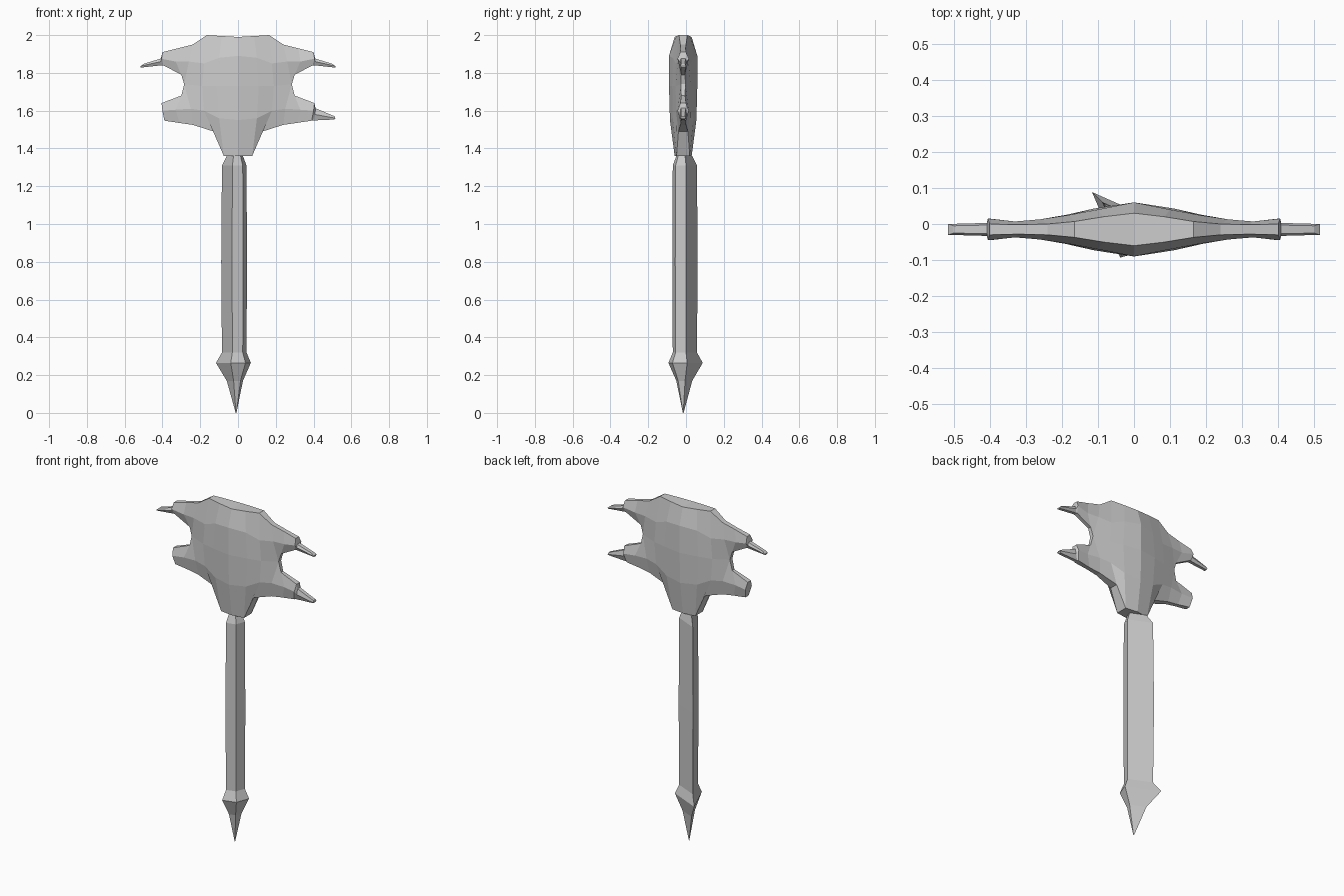
import bpy, bmesh

if "Cube" in bpy.data.objects:
    bpy.data.objects.remove(bpy.data.objects["Cube"])

YC = -0.015  # mid plane of the head


def finish(name, bm):
    bmesh.ops.recalc_face_normals(bm, faces=bm.faces[:])
    me = bpy.data.meshes.new(name)
    bm.to_mesh(me)
    bm.free()
    ob = bpy.data.objects.new(name, me)
    bpy.context.collection.objects.link(ob)
    return ob


def loft(name, rings):
    """Skin a stack of equal-sized rings and cap both ends."""
    bm = bmesh.new()
    vs = [[bm.verts.new(p) for p in r] for r in rings]
    n = len(vs[0])
    for a, b in zip(vs, vs[1:]):
        for i in range(n):
            bm.faces.new((a[i], a[(i + 1) % n], b[(i + 1) % n], b[i]))
    bm.faces.new(vs[0])
    bm.faces.new(vs[-1])
    return finish(name, bm)


# Shaft and pommel share one uneven four-sided section
SECTION = [(-0.085, 0.058), (-0.03, -0.07), (0.025, -0.055), (0.045, 0.0)]
CX, CY = -0.01, -0.015


def ring(z, s):
    return [(CX + (x - CX) * s, CY + (y - CY) * s, z) for x, y in SECTION]


loft("shaft", [ring(0.32, 1), ring(0.8, 1.05), ring(1.31, 1), ring(1.36, 0.66)])
loft("pommel_spike", [ring(0.0, 0.03), ring(0.17, 0.66), ring(0.265, 1.42), ring(0.32, 1)])

# Axe head: columns of (x, z, half thickness), bottom to top, for one half
body = [
    [(0, 1.36, .045), (0, 1.55, .07), (0, 1.73, .075), (0, 1.89, .075), (0, 1.99, .045)],
    [(.075, 1.36, .035), (.10, 1.56, .055), (.11, 1.73, .058), (.10, 1.88, .055), (.085, 1.995, .035)],
    [(.13, 1.49, .025), (.18, 1.60, .038), (.19, 1.73, .04), (.18, 1.85, .04), (.165, 2.0, .022)],
    [(.24, 1.525, .015), (.25, 1.61, .028), (.285, 1.74, .012), (.26, 1.86, .028), (.24, 1.95, .015)],
]
upper_horn = [
    body[3][2:],
    [(.30, 1.79, .01), (.33, 1.86, .022), (.32, 1.93, .013)],
    [(.395, 1.84, .012), (.405, 1.875, .03), (.40, 1.91, .015)],
]
upper_tip = [
    upper_horn[-1],
    [(.405, 1.84, .01), (.408, 1.86, .018), (.408, 1.876, .012)],
    [(.515, 1.828, .008), (.515, 1.836, .015), (.50, 1.848, .01)],
]
lower_horn = [
    body[3][:3],
    [(.31, 1.535, .012), (.33, 1.605, .022), (.30, 1.68, .01)],
    [(.39, 1.547, .015), (.40, 1.60, .03), (.405, 1.64, .015)],
]
lower_tip = [
    lower_horn[-1],
    [(.395, 1.548, .01), (.408, 1.58, .018), (.41, 1.613, .012)],
    [(.51, 1.553, .008), (.515, 1.56, .015), (.512, 1.57, .01)],
]

bm = bmesh.new()
cache = {}


def vert(p, side, face):
    x, z, h = p
    key = (round(x * side, 4), z, face)
    if key not in cache:
        cache[key] = bm.verts.new((x * side, YC + face * h, z))
    return cache[key]


twin = {}
front = []
for side in (1, -1):
    patches = [body, upper_horn, upper_tip, lower_horn]
    if side == 1:  # the lower left horn is blunt
        patches.append(lower_tip)
    for cols in patches:
        for a, b in zip(cols, cols[1:]):
            for i in range(len(a) - 1):
                quad = (a[i], b[i], b[i + 1], a[i + 1])
                f = [vert(p, side, -1) for p in quad]
                r = [vert(p, side, 1) for p in quad]
                twin.update(zip(f, r))
                front.append(bm.faces.new(f))
                bm.faces.new(r)

# Rim joining the front and back of the head
rim = {e for f in front for e in f.edges if len(e.link_faces) == 1}
for e in rim:
    a, b = e.verts
    bm.faces.new((a, b, twin[b], twin[a]))
finish("axe_head", bm)
